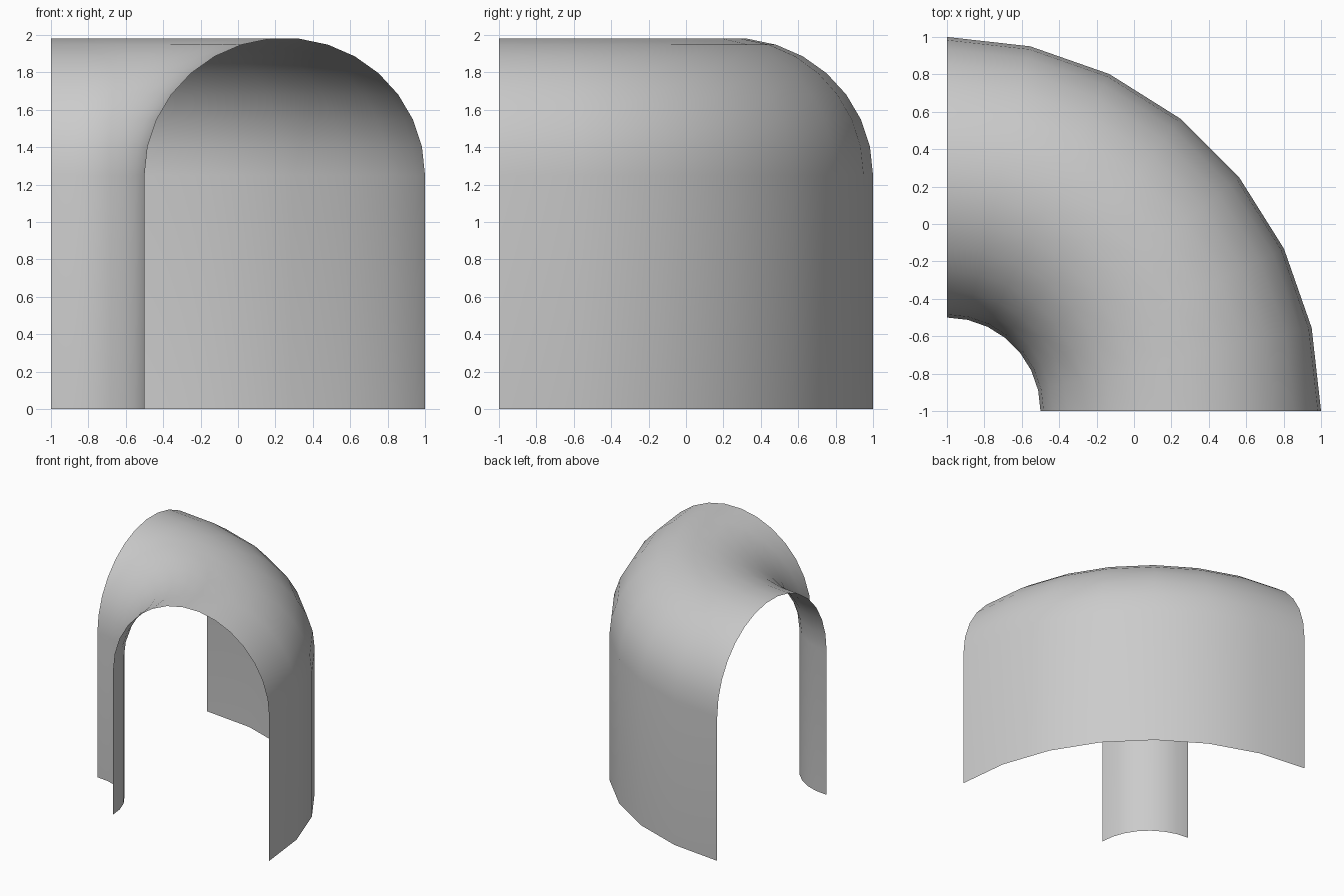
import bpy, bmesh
from math import sin, cos, pi
from mathutils import Vector

cube = bpy.data.objects.get("Cube")
if cube:
    bpy.data.objects.remove(cube, do_unlink=True)

# Plain grey surface
grey = bpy.data.materials.new("light grey")
grey.use_nodes = True
colour = (0.6, 0.6, 0.6, 1)
grey.diffuse_color = colour
grey.node_tree.nodes["Principled BSDF"].inputs["Base Color"].default_value = colour

ARCH_SEGMENTS, TURN_SEGMENTS = 15, 7
HALF_WIDTH, ARCH_HEIGHT, SPRING = 0.75, 0.734, 1.25
MIDDLE = 0.25

# Arch profile standing in the front plane, from outer leg to inner leg
angles = [pi * i / ARCH_SEGMENTS for i in range(ARCH_SEGMENTS + 1)]
profile = [(MIDDLE + HALF_WIDTH * cos(a), SPRING + ARCH_HEIGHT * sin(a)) for a in angles]
profile = [(MIDDLE + HALF_WIDTH, 0)] + profile + [(MIDDLE - HALF_WIDTH, 0)]

bm = bmesh.new()
verts = [bm.verts.new((x, -1, z)) for x, z in profile]
edges = [bm.edges.new(pair) for pair in zip(verts, verts[1:])]

# Quarter turn of the arch about the corner
bmesh.ops.spin(bm, geom=verts + edges, cent=(-1, -1, 0), axis=(0, 0, 1),
               angle=pi / 2, steps=TURN_SEGMENTS, use_duplicate=False)

# Point the open shell's faces outward
bm.normal_update()
crown = max(bm.faces, key=lambda f: f.calc_center_median().z)
if crown.normal.dot(Vector((0, 0, 1))) < 0:
    bmesh.ops.reverse_faces(bm, faces=bm.faces[:])
for face in bm.faces:
    face.smooth = True

mesh = bpy.data.meshes.new("curved_tunnel")
bm.to_mesh(mesh)
bm.free()
mesh.materials.append(grey)
tunnel = bpy.data.objects.new("curved_tunnel", mesh)
bpy.context.collection.objects.link(tunnel)
